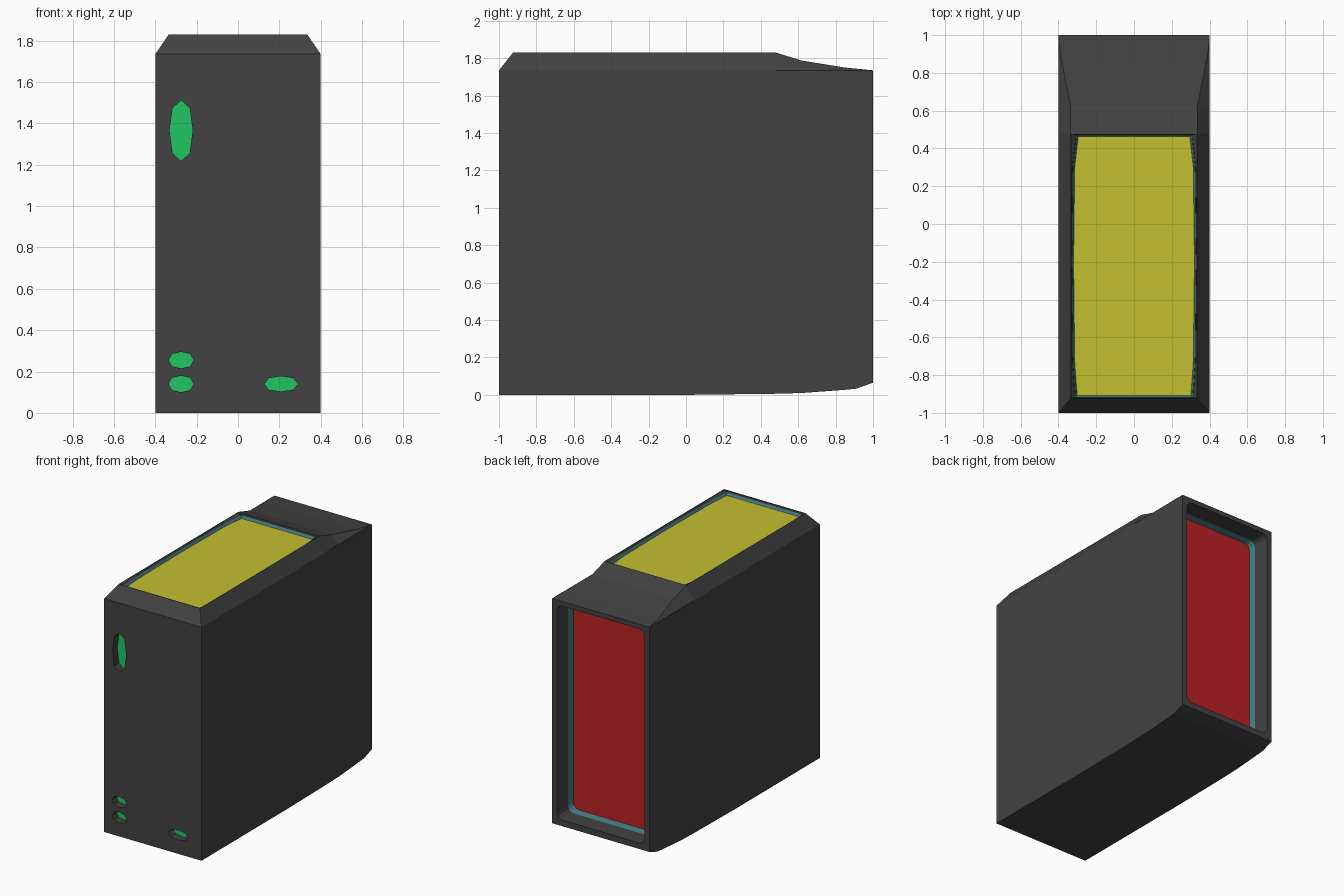
import bpy, bmesh
from math import cos, sin, pi

if "Cube" in bpy.data.objects:
    bpy.data.objects.remove(bpy.data.objects["Cube"])


def loft(name, loops, color=None, cap_first=False, cap_last=True, solid=False):
    """Skin matching point loops, optionally closing the ends."""
    bm = bmesh.new()
    rings = [[bm.verts.new(p) for p in lp] for lp in loops]
    n = len(rings[0])
    for a, b in zip(rings, rings[1:]):
        for i in range(n):
            j = (i + 1) % n
            bm.faces.new((a[i], a[j], b[j], b[i]))
    if cap_first:
        bm.faces.new(rings[0][::-1])
    if cap_last:
        bm.faces.new(rings[-1])
    if solid:
        bmesh.ops.remove_doubles(bm, verts=bm.verts, dist=1e-4)
        bmesh.ops.recalc_face_normals(bm, faces=bm.faces)
    me = bpy.data.meshes.new(name)
    bm.to_mesh(me)
    bm.free()
    ob = bpy.data.objects.new(name, me)
    bpy.context.collection.objects.link(ob)
    if color:
        mat = bpy.data.materials.get(str(color)) or bpy.data.materials.new(str(color))
        mat.diffuse_color = (*color, 1)
        mat.use_nodes = True
        mat.node_tree.nodes["Principled BSDF"].inputs["Base Color"].default_value = mat.diffuse_color
        me.materials.append(mat)
    return ob


def cut(body, name, loops):
    """Subtract a lofted solid from the body."""
    tool = loft(name, loops, cap_first=True, solid=True)
    tool.hide_render = True
    tool.hide_set(True)
    mod = body.modifiers.new(name, 'BOOLEAN')
    mod.operation, mod.solver, mod.object = 'DIFFERENCE', 'EXACT', tool


GREY = (0.055, 0.055, 0.055)
TEAL = (0.06, 0.20, 0.23)
YELLOW = (0.55, 0.52, 0.03)
RED = (0.50, 0.015, 0.018)
GREEN = (0.015, 0.56, 0.12)

# Case: sections along y as (y, bottom z, top half width, top z)
W, SHOULDER = 0.40, 1.735
sections = [(-1, 0, W, SHOULDER), (-0.925, 0, 0.335, 1.83), (0, 0, 0.335, 1.83),
            (0.48, 0.006, 0.335, 1.83), (0.62, 0.01, 0.335, 1.787),
            (0.85, 0.027, 0.38, 1.75), (0.91, 0.033, 0.392, 1.744),
            (1, 0.065, W, SHOULDER)]
case = loft("case", [[(-W, y, zb), (W, y, zb), (W, y, SHOULDER), (w, y, zt),
                      (-w, y, zt), (-W, y, SHOULDER)] for y, zb, w, zt in sections],
            GREY, cap_first=True, solid=True)

# Top tray: straight-sided opening tapering to a barrel-shaped panel
half = [(-0.92, 0.312), (-0.73, 0.325), (-0.2, 0.331), (0.3, 0.325), (0.475, 0.306)]


def barrel(z, inset=0.0, straight=False):
    side = []
    for k, (y, x) in enumerate(half):
        y += inset if k == 0 else -inset if k == 4 else 0
        side.append((0.333 if straight else x - inset, y))
    return [(x, y, z) for x, y in side] + [(-x, y, z) for x, y in reversed(side)]


cut(case, "top_cutter", [barrel(1.87, straight=True), barrel(1.83, straight=True),
                         barrel(1.815), barrel(1.785)])
loft("top_rim", [barrel(1.816, 0.001), barrel(1.798, 0.011)], TEAL, cap_last=False)
loft("top_panel", [barrel(1.798, 0.011)], YELLOW)


# Rear recess with rounded corners
def rear(y, inset=0.0):
    r, hw, z0, z1 = 0.045, 0.36 - inset, 0.11 + inset, 1.70 - inset
    pts = []
    for q, (cx, cz) in enumerate([(hw - r, z1 - r), (r - hw, z1 - r),
                                  (r - hw, z0 + r), (hw - r, z0 + r)]):
        for k in range(4):
            a = pi / 2 * (q + k / 3)
            pts.append((-(cx + r * cos(a)), y, cz + r * sin(a)))
    return pts


cut(case, "rear_cutter", [rear(1.1), rear(0.80)])
loft("rear_rim", [rear(0.87, 0.001), rear(0.825, 0.012)], TEAL, cap_last=False)
loft("rear_panel", [rear(0.825, 0.012)], RED)


# Front ports: recessed eight-sided openings with coloured backs
def port(cx, cz, a, b, y):
    d = 0.74
    pts = [(1, 0), (d, d), (0, 1), (-d, d), (-1, 0), (-d, -d), (0, -1), (d, -d)]
    return [(cx + a * u, y, cz + b * v) for u, v in pts]


for name, p in {"power_port": (-0.275, 1.365, 0.056, 0.147),
                "upper_port": (-0.275, 0.255, 0.060, 0.040),
                "lower_port": (-0.275, 0.140, 0.060, 0.040),
                "side_port": (0.208, 0.140, 0.080, 0.037)}.items():
    cut(case, name + "_cutter", [port(*p, -1.1), port(*p, -0.94)])
    loft(name, [port(*p, -0.945)], GREEN)
